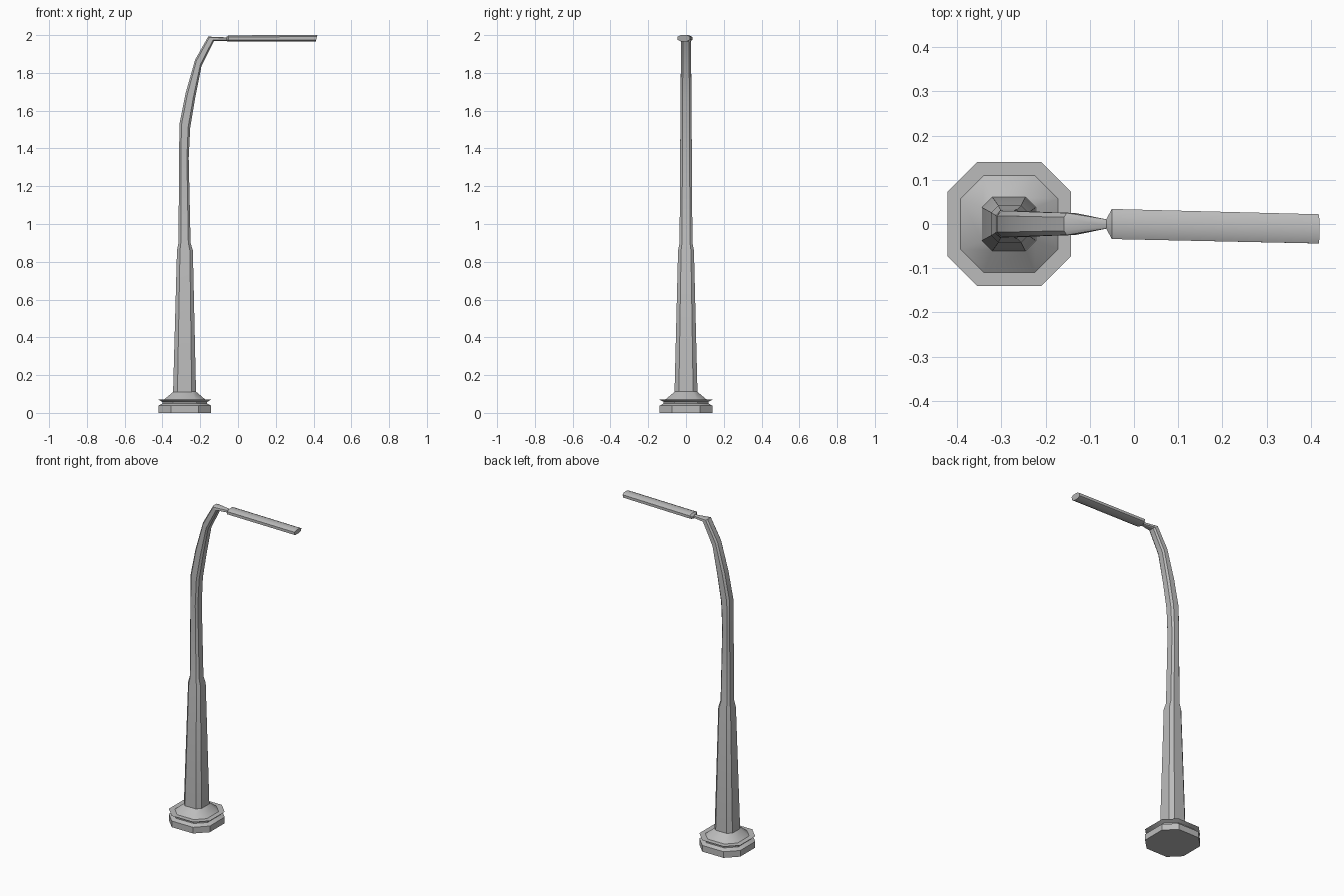
import bpy, bmesh, math
from mathutils import Vector

cube = bpy.data.objects.get("Cube")
if cube:
    bpy.data.objects.remove(cube, do_unlink=True)

grey = bpy.data.materials.new("grey metal")
grey.use_nodes = True
grey.diffuse_color = (0.5, 0.5, 0.5, 1)
grey.node_tree.nodes["Principled BSDF"].inputs["Base Color"].default_value = (0.5, 0.5, 0.5, 1)


def octagon(outer, inner, half_y, flat, y=0):
    """Chamfered ring between an outer and an inner (x, z) point."""
    a, b = Vector((outer[0], y, outer[1])), Vector((inner[0], y, inner[1]))
    mid, u, v = (a + b) / 2, (b - a) / 2, Vector((0, half_y, 0))
    signs = [(1, flat), (flat, 1), (-flat, 1), (-1, flat),
             (-1, -flat), (-flat, -1), (flat, -1), (1, -flat)]
    return [mid + u * s + v * t for s, t in signs]


def loft(name, rings):
    """Skin a row of octagon rings and cap both ends."""
    bm = bmesh.new()
    loops = [[bm.verts.new(p) for p in ring] for ring in rings]
    for low, high in zip(loops, loops[1:]):
        for i in range(8):
            j = (i + 1) % 8
            bm.faces.new((low[i], low[j], high[j], high[i]))
    bm.faces.new(loops[0])
    bm.faces.new(loops[-1])
    bmesh.ops.recalc_face_normals(bm, faces=bm.faces)
    mesh = bpy.data.meshes.new(name)
    bm.to_mesh(mesh)
    bm.free()
    mesh.materials.append(grey)
    obj = bpy.data.objects.new(name, mesh)
    bpy.context.collection.objects.link(obj)
    bpy.ops.object.select_all(action="DESELECT")
    obj.select_set(True)
    bpy.context.view_layer.objects.active = obj
    bpy.ops.object.shade_smooth_by_angle(angle=math.radians(30))


# Base: plinth, groove, lip and sloped shoulder
CX = -0.282
base = [(0.14, 0), (0.14, 0.038), (0.118, 0.05), (0.118, 0.058),
        (0.14, 0.07), (0.11, 0.07), (0.06, 0.112)]
loft("base", [octagon((CX - r, z), (CX + r, z), r, 0.64 if r < 0.1 else 0.52) for r, z in base])

# Pole: outer point, inner point, half depth
pole = [
    ((-0.344, 0.10), (-0.222, 0.10), 0.061),
    ((-0.323, 0.86), (-0.239, 0.86), 0.042),
    ((-0.315, 0.90), (-0.251, 0.90), 0.034),
    ((-0.312, 1.35), (-0.261, 1.35), 0.031),
    ((-0.310, 1.53), (-0.253, 1.51), 0.030),
    ((-0.278, 1.69), (-0.227, 1.665), 0.029),
    ((-0.227, 1.87), (-0.193, 1.838), 0.027),
    ((-0.158, 1.992), (-0.127, 1.969), 0.025),
]
loft("pole", [octagon(o, i, h, 0.62) for o, i, h in pole])

# Arm joining the pole to the lamp
arm = [((-0.158, 1.992), (-0.127, 1.969), 0.025), ((-0.06, 1.988), (-0.06, 1.97), 0.01)]
loft("arm", [octagon(o, i, h, 0.62) for o, i, h in arm])

# Lamp head, turned slightly towards the front
head = [
    ((-0.062, 1.99), (-0.062, 1.968), 0.012, 0),
    ((-0.05, 1.999), (-0.05, 1.966), 0.034, 0),
    ((0.42, 2.0), (0.412, 1.967), 0.033, -0.011),
]
loft("lamp_head", [octagon(o, i, h, 0.5, y) for o, i, h, y in head])
